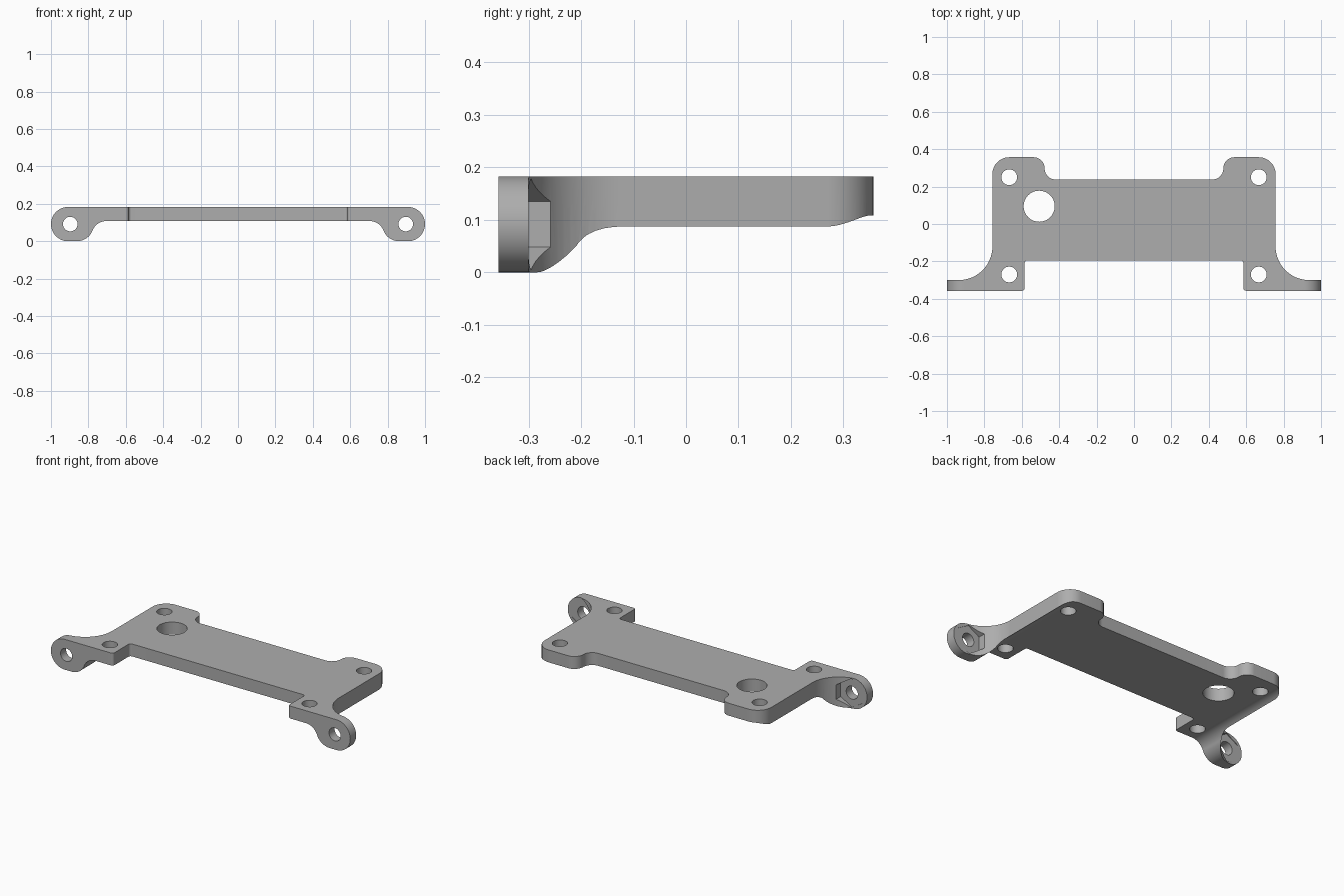
import bpy, bmesh, math
from mathutils import Matrix, Vector

if "Cube" in bpy.data.objects:
    bpy.data.objects.remove(bpy.data.objects["Cube"], do_unlink=True)

grey = bpy.data.materials.new("plain grey")
grey.use_nodes = True
grey.diffuse_color = (0.42, 0.42, 0.42, 1)
grey.node_tree.nodes["Principled BSDF"].inputs["Base Color"].default_value = grey.diffuse_color

UPRIGHT = Matrix.Rotation(math.pi / 2, 4, "X")  # turns a drawn outline to face the front


def rounded(corners, steps=16):
    """Outline through (x, y, radius) corners, each replaced by a tangent arc."""
    pts = []
    for i, (x, y, r) in enumerate(corners):
        p = Vector((x, y))
        a = (Vector(corners[i - 1][:2]) - p).normalized()
        b = (Vector(corners[(i + 1) % len(corners)][:2]) - p).normalized()
        if r == 0:
            pts.append(p)
            continue
        half = a.angle(b) / 2
        centre = p + (a + b).normalized() * (r / math.sin(half))
        start = p + a * (r / math.tan(half)) - centre
        end = p + b * (r / math.tan(half)) - centre
        sweep = start.angle_signed(end)
        for k in range(steps + 1):
            t = -sweep * k / steps
            pts.append(centre + Matrix.Rotation(t, 2) @ start)
    # Drop points where neighbouring arcs meet
    return [p for i, p in enumerate(pts) if (p - pts[i - 1]).length > 1e-4]


def mirrored(half):
    return half + [(-x, y, r) for x, y, r in reversed(half)]


def circle(x, y, r, sides=48, turn=0.0):
    return [Vector((x + r * math.cos(turn + math.tau * k / sides),
                    y + r * math.sin(turn + math.tau * k / sides))) for k in range(sides)]


def prism(name, outline, low, high, matrix=Matrix()):
    bm = bmesh.new()
    face = bm.faces.new([bm.verts.new((p.x, p.y, low)) for p in outline])
    top = bmesh.ops.extrude_face_region(bm, geom=[face])["geom"]
    bmesh.ops.translate(bm, vec=(0, 0, high - low),
                        verts=[v for v in top if isinstance(v, bmesh.types.BMVert)])
    bmesh.ops.transform(bm, matrix=matrix, verts=bm.verts)
    bmesh.ops.recalc_face_normals(bm, faces=bm.faces)
    mesh = bpy.data.meshes.new(name)
    bm.to_mesh(mesh)
    bm.free()
    mesh.materials.append(grey)
    obj = bpy.data.objects.new(name, mesh)
    bpy.context.collection.objects.link(obj)
    return obj


def combine(target, tool, operation):
    mod = target.modifiers.new("cut", "BOOLEAN")
    mod.operation, mod.solver, mod.object = operation, "EXACT", tool
    bpy.context.view_layer.objects.active = target
    bpy.ops.object.modifier_apply(modifier=mod.name)
    bpy.data.objects.remove(tool, do_unlink=True)


# Plate with its tabs and ears, seen from above
plan = mirrored([(0.585, -0.195, 0.015), (0.585, -0.357, 0.015), (1.05, -0.357, 0),
                 (1.05, -0.3, 0), (0.757, -0.3, 0.18), (0.757, 0.357, 0.09),
                 (0.478, 0.357, 0.059), (0.478, 0.238, 0.059)])
# Thin plate with drooping ears, seen from the front
front = mirrored([(1, 0.183, 0.0915), (1, 0, 0.0915), (0.8, 0, 0.09), (0.758, 0.108, 0.08)])

bracket = prism("mounting_bracket", rounded(front), -0.5, 0.5, UPRIGHT)
combine(bracket, prism("plan_cutter", rounded(plan), -0.1, 0.3), "INTERSECT")

# Screw holes, ear holes and hexagonal nut pockets
for side in (-1, 1):
    for y in (-0.27, 0.25):
        combine(bracket, prism("screw_cutter", circle(side * 0.667, y, 0.042), -0.1, 0.3), "DIFFERENCE")
    ear = side * 0.897
    combine(bracket, prism("ear_cutter", circle(ear, 0.0915, 0.039), 0.1, 0.5, UPRIGHT), "DIFFERENCE")
    combine(bracket, prism("nut_cutter", circle(ear, 0.0915, 0.087, 6, math.pi / 6),
                           0.1, 0.303, UPRIGHT), "DIFFERENCE")

# Cable hole
combine(bracket, prism("cable_cutter", circle(-0.507, 0.095, 0.083, 64), -0.1, 0.3), "DIFFERENCE")

bpy.ops.object.select_all(action="DESELECT")
bracket.select_set(True)
bpy.context.view_layer.objects.active = bracket
bpy.ops.object.shade_smooth_by_angle(angle=math.radians(30))
